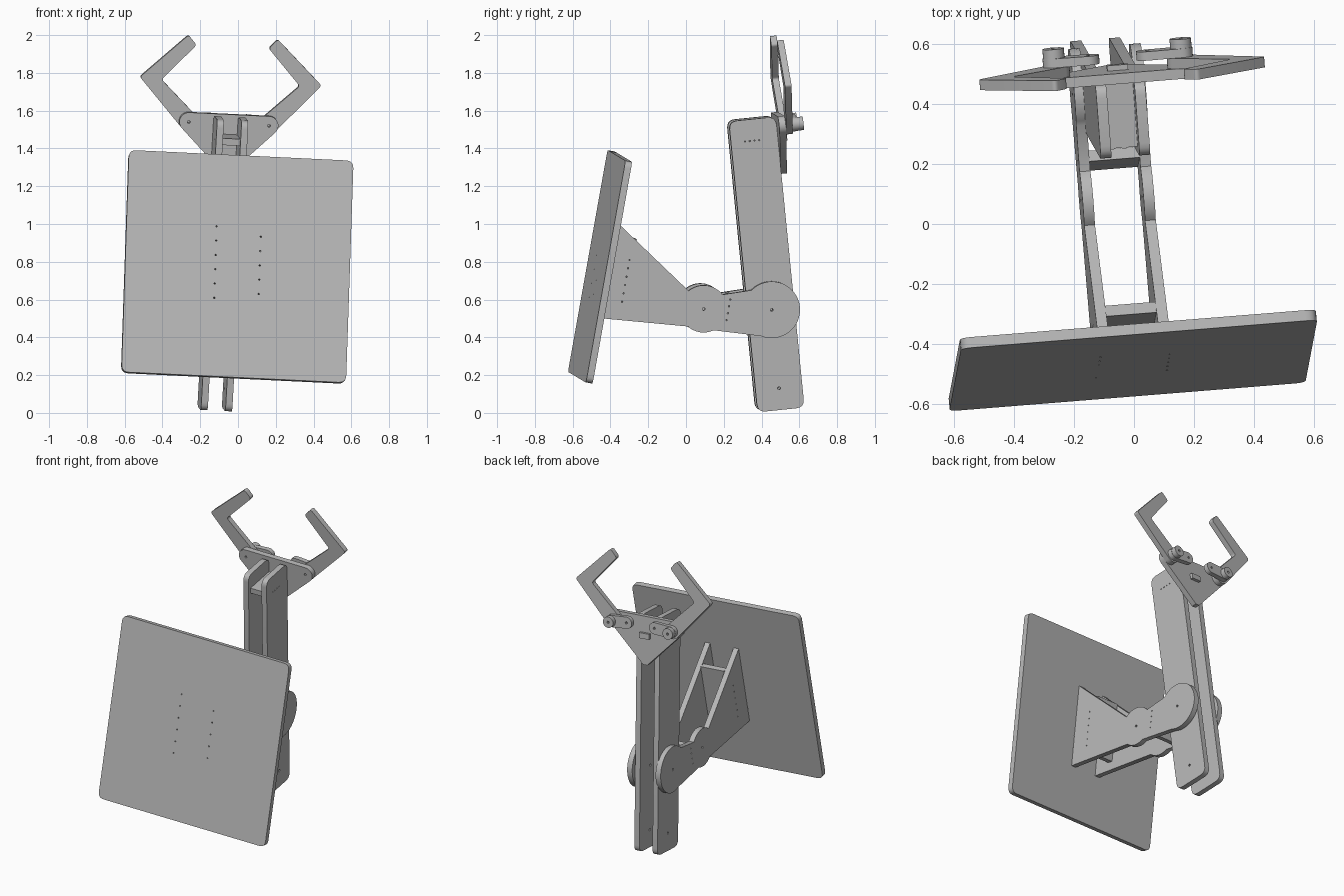
import bpy, bmesh, math
from mathutils import Vector, Matrix

if "Cube" in bpy.data.objects:
    bpy.data.objects.remove(bpy.data.objects["Cube"])

# Single grey material
grey = bpy.data.materials.new("plain_grey")
grey.use_nodes = True
grey.diffuse_color = (0.48, 0.48, 0.48, 1)
grey.node_tree.nodes["Principled BSDF"].inputs["Base Color"].default_value = grey.diffuse_color


def frame(origin, right, up):
    """Placement matrix from an origin, a sideways and an upward direction."""
    x = Vector(right).normalized()
    y = Vector(up).cross(x).normalized()
    z = x.cross(y)
    m = Matrix((x, y, z)).transposed().to_4x4()
    m.translation = origin
    return m


def arc(cx, cy, r, start, end, n=16):
    return [(cx + r * math.cos(math.radians(start + (end - start) * i / n)),
             cy + r * math.sin(math.radians(start + (end - start) * i / n)))
            for i in range(n + 1)]


def soft(points, r):
    """Round the clear corners of an outline."""
    out = []
    pts = [Vector(p) for p in points]
    for i, p in enumerate(pts):
        a, b = pts[i - 1] - p, pts[(i + 1) % len(pts)] - p
        if a.angle(b) > math.radians(150):
            out.append(tuple(p))
            continue
        s = p + a.normalized() * min(r, a.length * 0.45)
        e = p + b.normalized() * min(r, b.length * 0.45)
        for k in range(6):
            t = k / 5
            out.append(tuple(s * (1 - t) ** 2 + p * 2 * t * (1 - t) + e * t ** 2))
    return out


def rect(x0, x1, y0, y1):
    return [(x0, y0), (x1, y0), (x1, y1), (x0, y1)]


def slab(name, outline, axis, lo, hi, place, holes=()):
    """Flat part: outline in the plane across the axis, thickness lo to hi."""
    bm = bmesh.new()
    loops = [outline] + [arc(x, y, r, 0, 315, 7) for x, y, r in holes]
    edges = []
    for loop in loops:
        vs = [bm.verts.new((x, y, lo)) for x, y in loop]
        edges += [bm.edges.new((vs[i - 1], vs[i])) for i in range(len(vs))]
    if holes:
        bmesh.ops.triangle_fill(bm, use_beauty=True, edges=edges)
    else:
        bm.faces.new(vs)
    grown = bmesh.ops.extrude_face_region(bm, geom=bm.faces[:])["geom"]
    for v in grown:
        if isinstance(v, bmesh.types.BMVert):
            v.co.z = hi
    for v in bm.verts:
        p, q, d = v.co
        v.co = {"x": (d, p, q), "y": (p, d, q), "z": (p, q, d)}[axis]
    bmesh.ops.recalc_face_normals(bm, faces=bm.faces[:])
    mesh = bpy.data.meshes.new(name)
    bm.to_mesh(mesh)
    bm.free()
    mesh.materials.append(grey)
    ob = bpy.data.objects.new(name, mesh)
    bpy.context.collection.objects.link(ob)
    ob.matrix_world = place
    bpy.ops.object.select_all(action="DESELECT")
    ob.select_set(True)
    bpy.context.view_layer.objects.active = ob
    bpy.ops.object.shade_smooth_by_angle(angle=math.radians(35))
    return ob


# Two placements: the panel with its brackets, and the arm tilted about the pivot
side_dir = Vector((0.9957, 0.080, -0.048))
base = frame((-0.0025, -0.4725, 0.776), side_dir, (0.034, 0.1755, 0.984))
pivot = (0.946, -0.063)
arm = base @ Matrix.Translation((-0.006, *pivot)) @ Matrix.Rotation(math.radians(15.8), 4, "X")

T = 0.036          # sheet thickness
PIN = 0.008        # pin hole radius
SCREW = 0.004      # screw hole radius

# Large square panel with two rows of screw holes
rows = [(-0.118, 0.21 - 0.077 * i, SCREW) for i in range(6)]
rows += [(0.118, 0.165 - 0.077 * i, SCREW) for i in range(5)]
slab("front_panel", soft(rect(-0.597, 0.597, -0.597, 0.597), 0.04), "y", 0, T, base, rows)

# Side brackets: triangle running into a small and a large disc
knee = (0.589, -0.1205)
bracket = [(T, 0.265)]
bracket += arc(*knee, 0.125, 140, 47)
bracket += arc(*pivot, 0.15, 146, -102, 32)
bracket += arc(*knee, 0.125, -55, -122)
bracket += [(T, -0.265)]
screws = [(*knee, PIN), (*pivot, PIN)]
screws += [(0.155, 0.067 - 0.045 * i, SCREW) for i in range(6)]
screws += [(0.719, -0.047 - 0.037 * i, SCREW) for i in range(4)]

# Arm sides: long rounded bars
bar = soft(rect(-0.125, 0.125, -0.535, 1.014), 0.045)
bar_holes = [(0, 0, PIN), (0, -0.42, PIN)]
bar_holes += [(-0.05 + 0.025 * i, 0.9, SCREW) for i in range(4)]

for side, s in (("left", 1), ("right", -1)):
    x = s * 0.102
    slab(side + "_bracket", bracket, "x", x - T / 2, x + T / 2, base, screws)
    x = s * 0.065
    slab(side + "_arm_bar", bar, "x", x - T / 2, x + T / 2, arm, bar_holes)

# Braces between the brackets and between the arm bars
inner = 0.102 - T / 2
slab("panel_brace", rect(-inner, inner, -0.2, 0.18), "y", 0.142, 0.142 + T, base)
slab("knee_brace", rect(-inner, inner, -0.2, -0.02), "y", 0.705, 0.705 + T, base)
gap = 0.065 - T / 2
slab("arm_brace", rect(-gap, gap, -0.1, 0.125), "z", 0.88, 0.88 + T, arm)
slab("arm_brace_tab", rect(-0.035, 0.035, 0.125, 0.178), "z", 0.88, 0.88 + T, arm)

# Gripper mount: downward triangle with rounded ears
ear = (0.213, 0.972)
half = arc(*ear, 0.05, -45, 90, 12)
mount = [(0.015, 0.706)] + half + [(-x, y) for x, y in reversed(half)] + [(-0.015, 0.706)]
slab("gripper_mount", mount, "y", 0.125, 0.16, arm, [(s * ear[0], ear[1], PIN) for s in (1, -1)])

# Fingers, crank links and pivot knobs
finger = soft(arc(*ear, 0.05, -45, -225)
              + [(0.367, 1.187), (0.192, 1.379), (0.237, 1.43), (0.483, 1.195)], 0.016)
link = arc(*ear, 0.038, -90, 90, 12) + arc(0.1, 0.98, 0.038, 90, 270, 12)
knob = arc(*ear, 0.036, 0, 345, 23)

for side, s in (("left", 1), ("right", -1)):
    def flip(points):
        return [(s * p[0], *p[1:]) for p in points]
    slab(side + "_finger", flip(finger), "y", 0.16, 0.195, arm)
    slab(side + "_crank_link", flip(link), "y", 0.195, 0.225, arm, flip([(0.1, 0.98, PIN)]))
    slab(side + "_knob", flip(knob), "y", 0.225, 0.256, arm, flip([(*ear, PIN)]))
